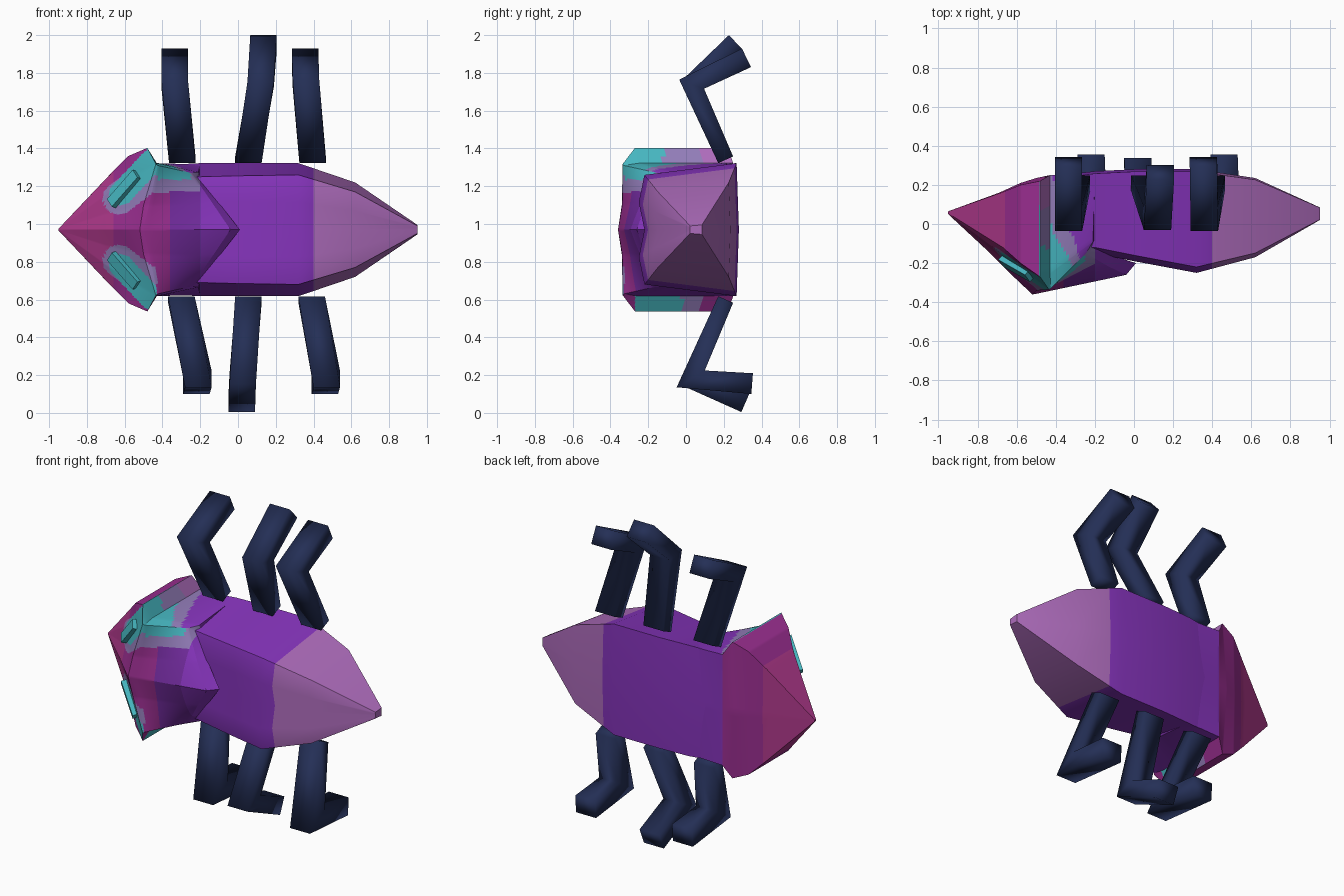
import bpy, bmesh
from mathutils import Vector, Matrix
from mathutils.geometry import intersect_point_line

if "Cube" in bpy.data.objects:
    bpy.data.objects.remove(bpy.data.objects["Cube"])

MID = 0.97  # height of the body axis


def material(name, r, g, b):
    lin = [((c / 255 + 0.055) / 1.055) ** 2.4 for c in (r, g, b)] + [1]
    m = bpy.data.materials.new(name)
    m.diffuse_color = lin
    m.use_nodes = True
    m.node_tree.nodes["Principled BSDF"].inputs["Base Color"].default_value = lin
    return m


PINK = material("rose", 174, 56, 138)
MAGENTA = material("magenta", 154, 46, 144)
PLUM = material("plum", 116, 44, 160)
PURPLE = material("purple", 134, 52, 188)
LAVENDER = material("lavender", 174, 108, 188)
TEAL = material("teal", 70, 182, 192)
MAUVE = material("mauve", 146, 124, 184)
NAVY = material("navy", 36, 47, 86)


def finish(name, bm, mats, rule=None, angle=0.4):
    bmesh.ops.recalc_face_normals(bm, faces=bm.faces)
    bm.normal_update()
    if rule:
        for f in bm.faces:
            f.material_index = mats.index(rule(f.calc_center_median(), f.normal))
    me = bpy.data.meshes.new(name)
    bm.to_mesh(me)
    bm.free()
    ob = bpy.data.objects.new(name, me)
    bpy.context.collection.objects.link(ob)
    for m in mats:
        me.materials.append(m)
    bpy.ops.object.select_all(action="DESELECT")
    ob.select_set(True)
    bpy.context.view_layer.objects.active = ob
    bpy.ops.object.shade_smooth_by_angle(angle=angle)


def loft(rings, cuts, bands):
    """Skin half rings (belly and back points on the axis), mirrored about the axis."""
    bm = bmesh.new()
    loops = []
    for ring in rings:
        full = ring + [(x, y, -z) for x, y, z in ring[-2:0:-1]]
        loops.append([bm.verts.new((x, y, z + MID)) for x, y, z in full])
    n = len(loops[0])
    for a, b in zip(loops, loops[1:]):
        for i in range(n):
            j = (i + 1) % n
            bm.faces.new((a[i], a[j], b[j], b[i]))
    if cuts:
        bmesh.ops.subdivide_edges(bm, edges=bm.edges[:], cuts=cuts, use_grid_fill=True)
    bmesh.ops.holes_fill(bm, edges=[e for e in bm.edges if e.is_boundary], sides=0)
    for x in bands:
        bmesh.ops.bisect_plane(bm, geom=bm.verts[:] + bm.edges[:] + bm.faces[:],
                               plane_co=(x, 0, 0), plane_no=(1, 0, 0))
    return bm


# Abdomen: x, back y, back half width, belly y, belly half width
def abdomen_ring(x, back, w, belly, wb):
    rise = 0.03 * min(1, w / 0.28)
    return [(x, back + rise, 0), (x, back, w * 0.5), (x, back + rise, w),
            (x, belly - rise * 0.4, wb), (x, belly, 0)]


abdomen = [abdomen_ring(*s) for s in (
    (-0.45, -0.14, 0.28, 0.24, 0.34), (-0.2, -0.15, 0.28, 0.27, 0.352),
    (0, -0.19, 0.285, 0.28, 0.352), (0.32, -0.25, 0.29, 0.28, 0.352),
    (0.62, -0.17, 0.2, 0.235, 0.25), (0.95, 0.02, 0.02, 0.085, 0.025))]
finish("abdomen", loft(abdomen, 0, (0.4,)), [PURPLE, LAVENDER],
       lambda c, n: LAVENDER if c.x > 0.4 else PURPLE, 0.6)

# Head and neck shield, from the snout to the pointed rear edge
head = [
    [(-0.95, 0.05, 0), (-0.95, 0.05, 0.002), (-0.95, 0.052, 0.004),
     (-0.95, 0.055, 0.005), (-0.95, 0.065, 0.005), (-0.95, 0.065, 0)],
    [(-0.735, -0.15, 0), (-0.71, -0.145, 0.08), (-0.68, -0.15, 0.2),
     (-0.67, -0.12, 0.3), (-0.68, 0.16, 0.29), (-0.69, 0.16, 0)],
    [(-0.61, -0.275, 0), (-0.58, -0.26, 0.11), (-0.54, -0.25, 0.29),
     (-0.58, -0.2, 0.39), (-0.58, 0.2, 0.39), (-0.58, 0.21, 0)],
    [(-0.52, -0.36, 0), (-0.5, -0.34, 0.13), (-0.435, -0.335, 0.348),
     (-0.48, -0.27, 0.433), (-0.48, 0.22, 0.433), (-0.5, 0.235, 0)],
    [(-0.5, -0.357, 0), (-0.47, -0.337, 0.13), (-0.425, -0.33, 0.34),
     (-0.43, -0.25, 0.352), (-0.43, 0.25, 0.352), (-0.43, 0.25, 0)],
    [(-0.04, -0.26, 0), (-0.135, -0.215, 0.14), (-0.245, -0.15, 0.3),
     (-0.21, -0.09, 0.305), (-0.2, 0.25, 0.345), (-0.2, 0.262, 0)],
    [(0.01, -0.2, 0), (-0.1, -0.165, 0.14), (-0.215, -0.12, 0.275),
     (-0.2, -0.08, 0.27), (-0.2, 0.24, 0.31), (-0.2, 0.24, 0)]]


def capsule(p, a, b):
    """Distance from a point to the segment from a to b."""
    a, b = Vector((*a, 0)), Vector((*b, 0))
    t = intersect_point_line(p, a, b)[1]
    return (p - a.lerp(b, max(0, min(1, t)))).length


def head_colour(c, n):
    z = c.z - MID
    p = Vector((c.x, abs(z), 0))
    # rear face of the cheek ring
    if n.x > 0.4 and -0.49 < c.x < -0.42 and p.y > 0.3:
        if z < 0 and c.y < -0.27:
            return MAGENTA
        if c.y < (-0.12 if z > 0 else -0.02):
            return TEAL
        if c.y < 0.08:
            return MAUVE
        return LAVENDER if z > 0 else MAGENTA
    # eye patches on the cheeks
    if n.y < -0.35 and c.x < -0.43:
        if capsule(p, (-0.62, 0.19), (-0.46, 0.36)) < 0.062:
            return TEAL
        if capsule(p, (-0.63, 0.165), (-0.44, 0.31)) < 0.085:
            return MAUVE
    # painted patch on the upper shoulder
    if z > 0.2 and c.x > -0.485 and n.y > -0.95 and n.z > 0.7:
        if c.x + 0.53 * (c.y + 0.15) < -0.35:
            return TEAL
        if c.x + 0.33 * (c.y + 0.2) < -0.27:
            return MAUVE
    elif z > 0.2 and -0.485 < c.x < -0.2 and c.y < -0.08:
        return TEAL if z > 0.265 and c.x < -0.25 else MAUVE
    # bands along the body
    if c.x < -0.66:
        return PINK
    if c.x > -0.43 and (c.y > 0.2 or abs(n.z) > 0.7):
        return PURPLE
    return MAGENTA if c.x < -0.36 else PLUM if c.x < -0.2 else PURPLE


finish("head_and_shield", loft(head, 15, (-0.66, -0.36, -0.2)),
       [PINK, MAGENTA, PLUM, PURPLE, TEAL, MAUVE, LAVENDER], head_colour)

# Eyes: slanted raised bars on the cheeks
for side, label in ((1, "upper"), (-1, "lower")):
    along = Vector((0.14, -0.08, 0.16)).normalized()
    out = Vector((-0.66, -0.71, 0.22))
    out = (out - along * out.dot(along)).normalized()
    across = out.cross(along)
    rot = Matrix((along, across, out)).transposed().to_4x4()
    bm = bmesh.new()
    bmesh.ops.create_cube(bm, size=1)
    bm.transform(rot @ Matrix.Diagonal((0.22, 0.06, 0.04, 1)))
    for v in bm.verts:
        v.co += Vector((-0.6, -0.225, 0.215))
        v.co.z = MID + side * v.co.z
    finish("eye_" + label, bm, [TEAL])


# Legs: bent bars, each a mitred outline in the side plane widened along x
def leg(name, xs, path):
    pts = [Vector(p) for p in path]
    d1, d2 = (pts[1] - pts[0]).normalized(), (pts[2] - pts[1]).normalized()
    n1, n2 = Vector((-d1.y, d1.x)), Vector((-d2.y, d2.x))
    mitre = (n1 + n2).normalized()
    offs = (n1 * 0.043, mitre * (0.05 / mitre.dot(n1)), n2 * 0.055)
    bm = bmesh.new()
    rings = []
    for x, p, o in zip(xs, pts, offs):
        rings.append([bm.verts.new((x + w, *(p + s * o)))
                      for w, s in ((-0.07, -1), (0.07, -1), (0.07, 1), (-0.07, 1))])
    for a, b in zip(rings, rings[1:]):
        for i in range(4):
            j = (i + 1) % 4
            bm.faces.new((a[i], a[j], b[j], b[i]))
    bm.faces.new(rings[0])
    bm.faces.new(rings[-1])
    finish(name, bm, [NAVY], angle=3.1)


UP = [(0.21, 1.34), (0.03, 1.74)]
DOWN = [(0.21, 0.6), (0.025, 0.18)]
leg("upper_front_leg", (-0.295, -0.335, -0.335), UP + [(0.32, 1.88)])
leg("upper_middle_leg", (0.055, 0.12, 0.135), UP + [(0.265, 1.96)])
leg("upper_rear_leg", (0.395, 0.36, 0.355), UP + [(0.32, 1.88)])
leg("lower_front_leg", (-0.3, -0.21, -0.22), DOWN + [(0.35, 0.155)])
leg("lower_middle_leg", (0.055, 0.025, 0.02), DOWN + [(0.315, 0.055)])
leg("lower_rear_leg", (0.39, 0.47, 0.46), DOWN + [(0.35, 0.155)])
